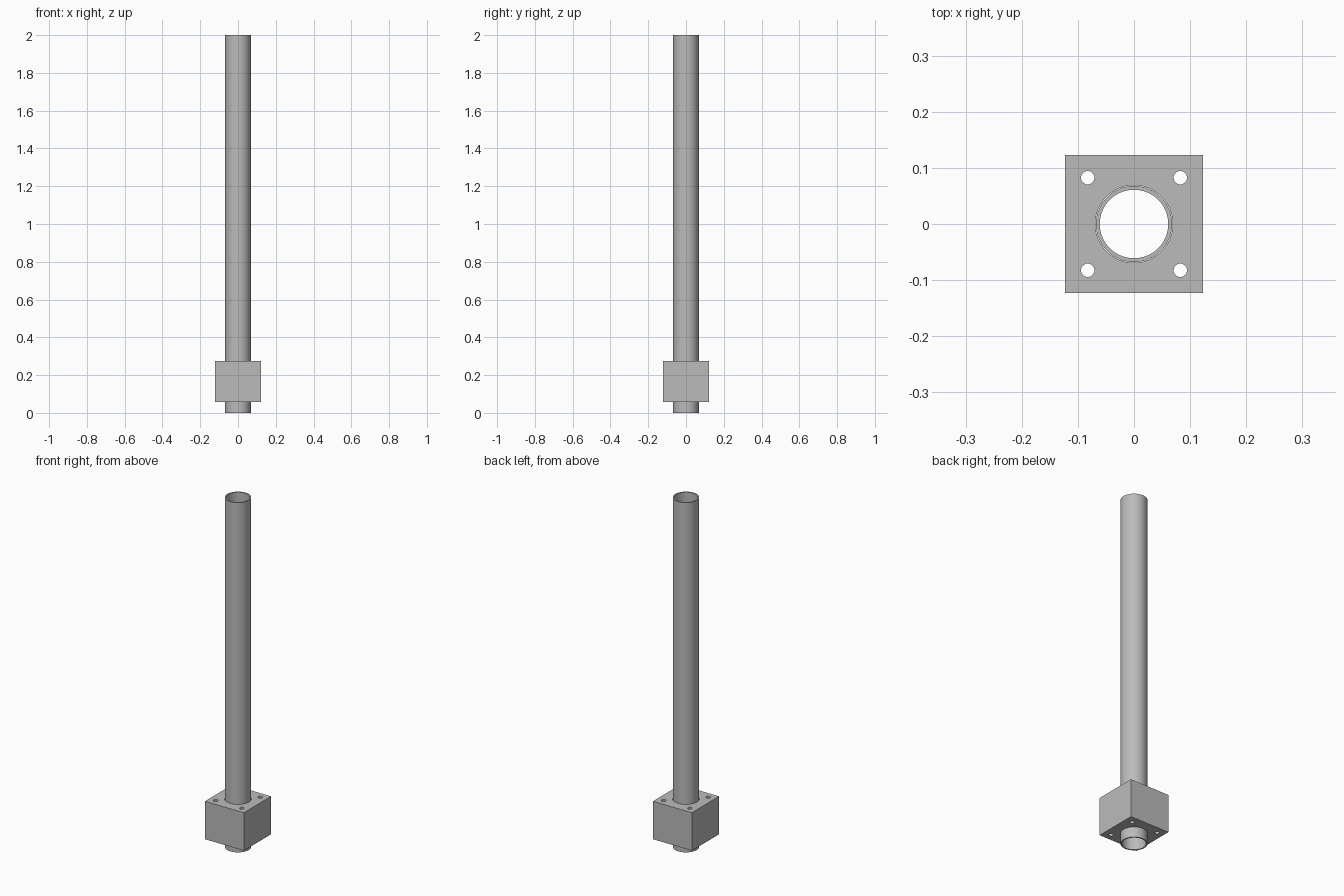
import bpy
import math

if "Cube" in bpy.data.objects:
    bpy.data.objects.remove(bpy.data.objects["Cube"], do_unlink=True)

# Single grey metal
GREY = (0.5, 0.5, 0.5, 1.0)
metal = bpy.data.materials.new("grey metal")
metal.use_nodes = True
metal.diffuse_color = GREY
metal.node_tree.nodes["Principled BSDF"].inputs["Base Color"].default_value = GREY


def circle(radius, cx=0.0, cy=0.0, sides=64):
    angles = [2 * math.pi * i / sides for i in range(sides)]
    return [(cx + radius * math.cos(a), cy + radius * math.sin(a)) for a in angles]


def extrude_profile(name, loops, z0, z1):
    """Extrude a flat outline, with holes, from z0 to z1."""
    curve = bpy.data.curves.new(name, "CURVE")
    curve.dimensions = "2D"
    curve.fill_mode = "BOTH"
    curve.extrude = (z1 - z0) / 2
    for loop in loops:
        spline = curve.splines.new("POLY")
        spline.points.add(len(loop) - 1)
        for point, (x, y) in zip(spline.points, loop):
            point.co = (x, y, 0, 1)
        spline.use_cyclic_u = True
    obj = bpy.data.objects.new(name, curve)
    bpy.context.collection.objects.link(obj)
    obj.location.z = (z0 + z1) / 2
    bpy.ops.object.select_all(action="DESELECT")
    obj.select_set(True)
    bpy.context.view_layer.objects.active = obj
    bpy.ops.object.convert(target="MESH")
    obj = bpy.context.object
    obj.name = name
    # Weld the caps to the walls
    bpy.ops.object.mode_set(mode="EDIT")
    bpy.ops.mesh.select_all(action="SELECT")
    bpy.ops.mesh.remove_doubles(threshold=0.00005)
    bpy.ops.mesh.normals_make_consistent(inside=False)
    bpy.ops.object.mode_set(mode="OBJECT")
    obj.data.materials.clear()
    obj.data.materials.append(metal)
    bpy.ops.object.shade_smooth_by_angle(angle=math.radians(30))
    return obj


# Long hollow tube
extrude_profile("tube", [circle(0.068), circle(0.061)], 0.0, 2.0)

# Square block with a central bore and four corner bolt holes
H, P = 0.123, 0.0825
square = [(-H, -H), (H, -H), (H, H), (-H, H)]
bolt_holes = [circle(0.012, sx * P, sy * P, 32) for sx in (-1, 1) for sy in (-1, 1)]
extrude_profile("mounting_block", [square, circle(0.069)] + bolt_holes, 0.058, 0.275)
